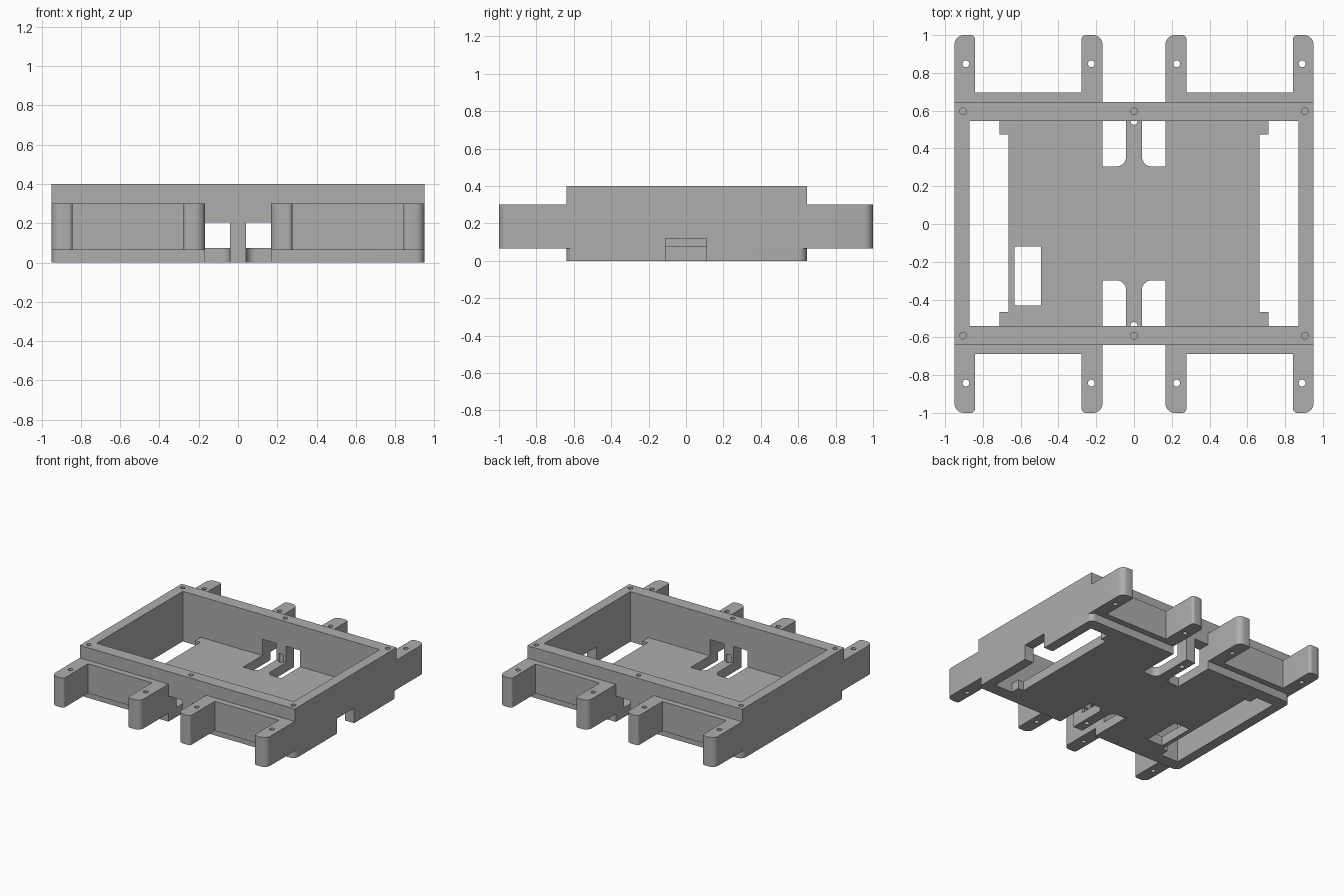
import bpy
import bmesh
import math
from mathutils import Vector

cube = bpy.data.objects.get("Cube")
if cube:
    bpy.data.objects.remove(cube, do_unlink=True)

grey = bpy.data.materials.new("mid grey")
grey.use_nodes = True
colour = (0.42, 0.42, 0.42, 1)
grey.diffuse_color = colour
grey.node_tree.nodes["Principled BSDF"].inputs["Base Color"].default_value = colour

MID = 0.003  # centre line of the frame in y


def prism(name, corners, z0, z1):
    """Extrude an outline of (x, y, corner radius) from z0 to z1."""
    outline = []
    n = len(corners)
    for i, (x, y, r) in enumerate(corners):
        p = Vector((x, y))
        if not r:
            outline.append(p)
            continue
        a = (Vector(corners[i - 1][:2]) - p).normalized()
        b = (Vector(corners[(i + 1) % n][:2]) - p).normalized()
        for k in range(9):
            t = k / 8 * math.pi / 2
            outline.append(p + a * r * (1 - math.sin(t)) + b * r * (1 - math.cos(t)))
    bm = bmesh.new()
    face = bm.faces.new([bm.verts.new((p.x, p.y, z0)) for p in outline])
    geom = bmesh.ops.extrude_face_region(bm, geom=[face])["geom"]
    for v in geom:
        if isinstance(v, bmesh.types.BMVert):
            v.co.z = z1
    bmesh.ops.recalc_face_normals(bm, faces=bm.faces[:])
    mesh = bpy.data.meshes.new(name)
    bm.to_mesh(mesh)
    bm.free()
    mesh.materials.append(grey)
    ob = bpy.data.objects.new(name, mesh)
    bpy.context.collection.objects.link(ob)
    return ob


def box(name, x0, x1, y0, y1, z0, z1, r=0):
    return prism(name, [(x0, y0, r), (x1, y0, r), (x1, y1, r), (x0, y1, r)], z0, z1)


def rod(x, y, r, z0, z1):
    ring = [(x + r * math.cos(math.tau * i / 24), y + r * math.sin(math.tau * i / 24), 0)
            for i in range(24)]
    return prism("hole_cutter", ring, z0, z1)


def combine(target, other, operation="DIFFERENCE"):
    mod = target.modifiers.new("combine", "BOOLEAN")
    mod.operation = operation
    mod.solver = "EXACT"
    mod.object = other
    bpy.context.view_layer.objects.active = target
    bpy.ops.object.modifier_apply(modifier=mod.name)
    bpy.data.objects.remove(other, do_unlink=True)


def finish(ob):
    bpy.ops.object.select_all(action="DESELECT")
    ob.select_set(True)
    bpy.context.view_layer.objects.active = ob
    bpy.ops.object.shade_smooth_by_angle(angle=math.radians(30))


# Tray: square-cornered walls over a round-cornered base
tray = box("tray", -0.95, 0.95, MID - 0.643, MID + 0.643, 0.065, 0.4)
base = box("base", -0.95, 0.95, MID - 0.643, MID + 0.643, 0, 0.2, 0.045)
combine(tray, base, "UNION")
combine(tray, box("cavity", -0.87, 0.87, MID - 0.543, MID + 0.543, 0.075, 0.5))

for s in (-1, 1):
    # Long floor gaps beside the side walls, narrower at the corner tabs
    gap = [(0.665, -0.47, 0), (0.713, -0.47, 0), (0.713, -0.543, 0), (0.87, -0.543, 0),
           (0.87, 0.543, 0), (0.713, 0.543, 0), (0.713, 0.47, 0), (0.665, 0.47, 0)]
    combine(tray, prism("gap", [(s * x, MID + y, r) for x, y, r in gap], -0.1, 0.1))

    # Slots through the front and back walls, either side of the centre post
    for t in (-1, 1):
        slot = [(0.042, 0.302, 0.05), (0.167, 0.302, 0), (0.167, 0.8, 0), (0.042, 0.8, 0)]
        combine(tray, prism("slot", [(t * x, MID + s * y, r) for x, y, r in slot], -0.1, 0.205))

    # Groove in the centre post and blind screw holes in the rim
    combine(tray, rod(0, MID + s * 0.541, 0.019, -0.1, 0.13))
    for x in (-0.905, 0, 0.905):
        combine(tray, rod(x, MID + s * 0.594, 0.018, 0.24, 0.5))

# Cable notch in the left wall and the rectangular floor window
combine(tray, box("notch", 0.8, 1.1, -0.11, 0.11, -0.1, 0.12))
combine(tray, box("window", -0.632, -0.492, -0.432, -0.12, -0.1, 0.2))
finish(tray)

# Mounting brackets: a strip along the wall with two drilled arms
for s, end in ((-1, "front"), (1, "back")):
    for t, side in ((-1, "right"), (1, "left")):
        tip = s * 1.0
        strip = MID + s * 0.692
        root = MID + s * 0.635
        outline = [(0.167, root, 0), (0.167, tip, 0.05), (0.277, tip, 0.022),
                   (0.277, strip, 0), (0.842, strip, 0), (0.842, tip, 0.022),
                   (0.95, tip, 0.05), (0.95, root, 0)]
        bracket = prism(f"{end}_{side}_bracket", [(t * x, y, r) for x, y, r in outline],
                        0.065, 0.3)
        for x in (0.226, 0.89):
            combine(bracket, rod(t * x, MID + s * 0.845, 0.018, -0.1, 0.5))
        finish(bracket)
